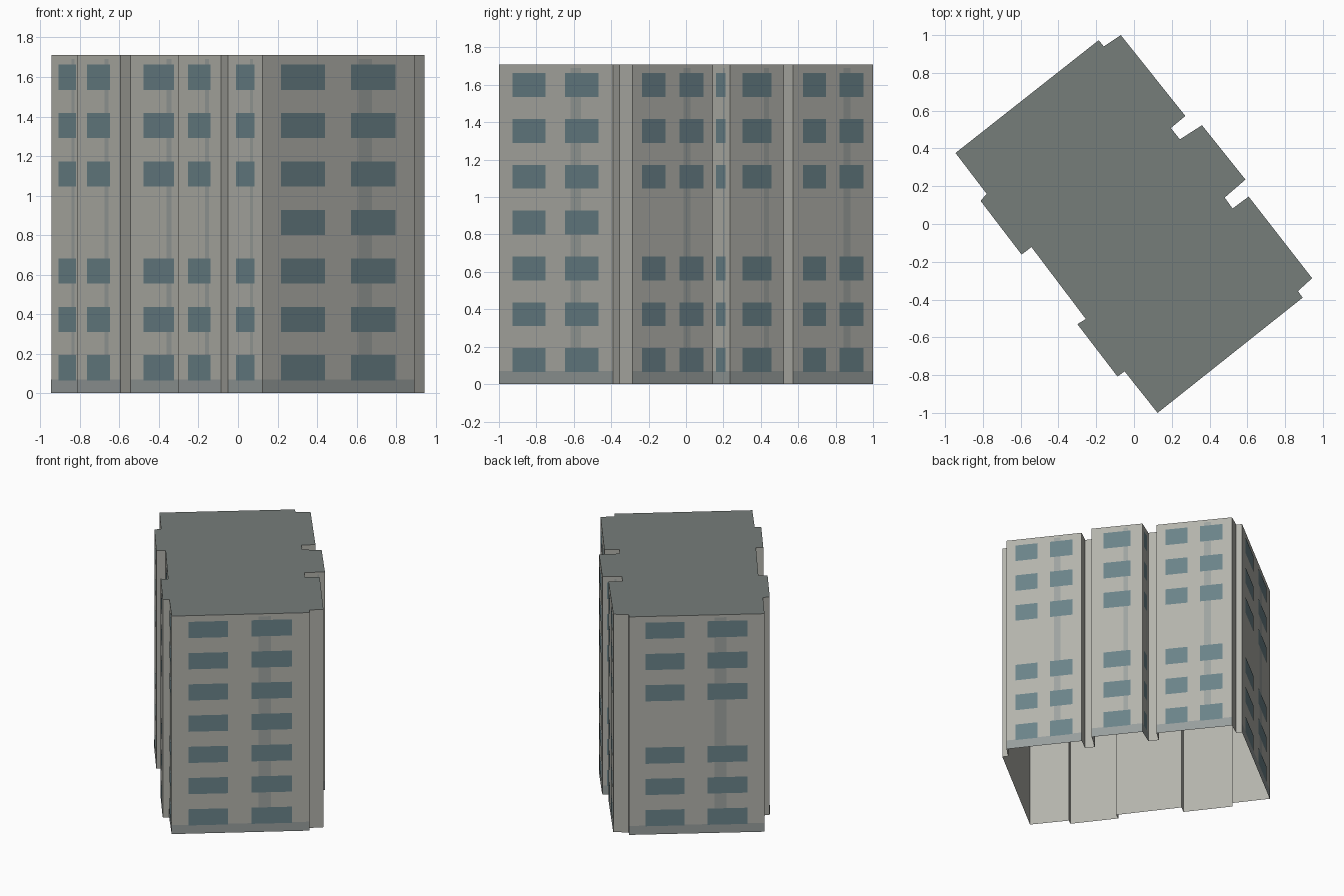
import bpy, bmesh
from mathutils import Vector

if "Cube" in bpy.data.objects:
    bpy.data.objects.remove(bpy.data.objects["Cube"])

H = 1.71
# Footprint, counter-clockwise from the front corner
PLAN = [(0.125, -1.0), (0.893, -0.39), (0.868, -0.355), (0.943, -0.287),
        (0.607, 0.145), (0.522, 0.082), (0.48, 0.14), (0.59, 0.235),
        (0.36, 0.523), (0.243, 0.448), (0.195, 0.508), (0.272, 0.572),
        (-0.07, 1.0), (-0.16, 0.94), (-0.187, 0.973), (-0.945, 0.376),
        (-0.78, 0.16), (-0.812, 0.122), (-0.595, -0.162), (-0.543, -0.122),
        (-0.255, -0.503), (-0.30, -0.53), (-0.087, -0.808), (-0.05, -0.78)]


def material(name, rgb):
    m = bpy.data.materials.new(name)
    m.diffuse_color = (*rgb, 1)
    m.use_nodes = True
    m.node_tree.nodes["Principled BSDF"].inputs["Base Color"].default_value = m.diffuse_color
    return m


def finish(bm, name, mat):
    me = bpy.data.meshes.new(name)
    bm.to_mesh(me)
    bm.free()
    me.materials.append(mat)
    ob = bpy.data.objects.new(name, me)
    bpy.context.collection.objects.link(ob)
    return ob


def panel(bm, a, b, u0, u1, z0, z1, off):
    """Flat upright panel on wall a-b between fractions u0 and u1."""
    d = (b - a).normalized()
    n = Vector((d.y, -d.x)) * off
    p, q = a.lerp(b, u0) + n, a.lerp(b, u1) + n
    bm.faces.new([bm.verts.new((v.x, v.y, z)) for v, z in
                  ((p, z0), (q, z0), (q, z1), (p, z1))])


pts = [Vector(p) for p in PLAN]
edges = list(zip(pts, pts[1:] + pts[:1]))

# Walls: open-bottomed shell
bm = bmesh.new()
low = [bm.verts.new((p.x, p.y, 0)) for p in pts]
top = [bm.verts.new((p.x, p.y, H)) for p in pts]
for i in range(len(pts)):
    j = (i + 1) % len(pts)
    bm.faces.new((low[i], low[j], top[j], top[i]))
finish(bm, "walls", material("wall", (0.45, 0.45, 0.41)))

# Flat roof
bm = bmesh.new()
bm.faces.new([bm.verts.new((p.x, p.y, H)) for p in pts])
finish(bm, "roof", material("roof", (0.18, 0.205, 0.195)))

# Plinth band, downpipe streak and windows on every wall wide enough
plinth, streak, glass = bmesh.new(), bmesh.new(), bmesh.new()
for i, (a, b) in enumerate(edges):
    length = (b - a).length
    if length < 0.125:
        continue
    panel(plinth, a, b, 0, 1, 0, 0.07, 0.001)
    panel(streak, a, b, 0.63, 0.72, 0.07, 1.69, 0.001)
    columns = [(0.12, 0.41), (0.58, 0.875)] if length > 0.5 else [(0.23, 0.765)]
    for row in range(7):
        if row == 3 and i != 0:      # blank storey except on the front-right wall
            continue
        z = 0.065 + row * 0.245
        for u0, u1 in columns:
            panel(glass, a, b, u0, u1, z, z + 0.127, 0.002)
finish(plinth, "plinth", material("plinth", (0.31, 0.34, 0.335)))
finish(streak, "wall_strips", material("strip", (0.34, 0.365, 0.35)))
finish(glass, "windows", material("window", (0.145, 0.225, 0.25)))
